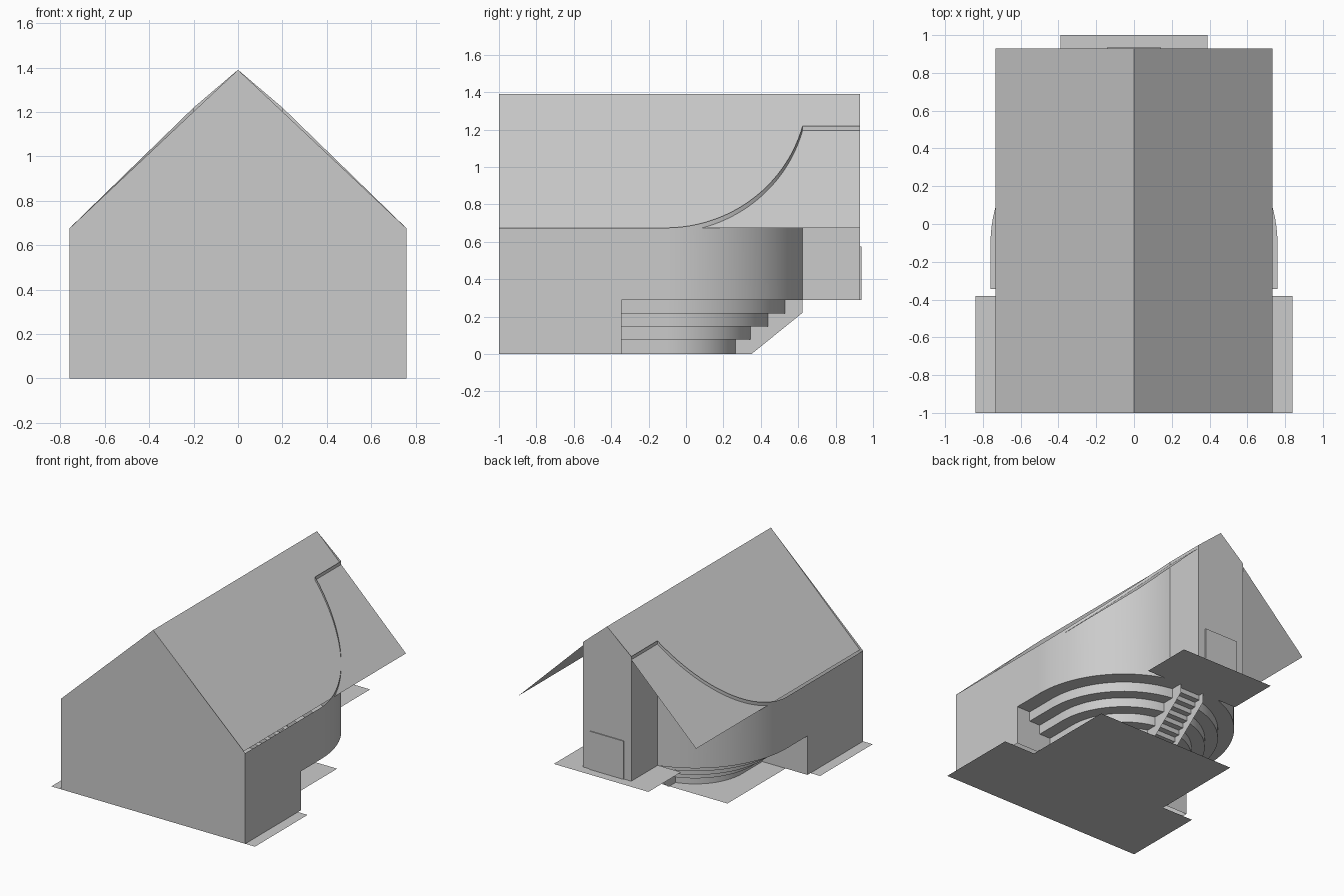
import bpy, bmesh, math

if "Cube" in bpy.data.objects:
    bpy.data.objects.remove(bpy.data.objects["Cube"])

grey = bpy.data.materials.new("light_grey")
grey.diffuse_color = (0.6, 0.6, 0.6, 1)
grey.use_nodes = True
grey.node_tree.nodes["Principled BSDF"].inputs["Base Color"].default_value = grey.diffuse_color

CY = -0.11                             # centre of the round hall
R_WALL = 0.76
RADII = [0.76, 0.648, 0.558, 0.466, 0.388]   # wall, then seat risers inward
LEVELS = [0.29, 0.217, 0.147, 0.078, 0.0]    # seat tread heights, floor last
Y_END = -0.345                         # where the seating stops
STAIR = 0.1                            # half width of the stair


def make(name, polys, smooth=False):
    """Object from a list of polygons, each a list of 3D points."""
    bm = bmesh.new()
    for poly in polys:
        bm.faces.new([bm.verts.new(p) for p in poly])
    bmesh.ops.remove_doubles(bm, verts=bm.verts, dist=1e-5)
    me = bpy.data.meshes.new(name)
    bm.to_mesh(me)
    bm.free()
    me.materials.append(grey)
    ob = bpy.data.objects.new(name, me)
    bpy.context.collection.objects.link(ob)
    if smooth:
        bpy.context.view_layer.objects.active = ob
        ob.select_set(True)
        bpy.ops.object.shade_smooth_by_angle(angle=math.radians(30))
        ob.select_set(False)
    return ob


def strip(a, b):
    """Quads between two equally long lines of points."""
    return [[a[i], a[i + 1], b[i + 1], b[i]] for i in range(len(a) - 1)]


def both(polys):
    """Add the copy mirrored in x."""
    return polys + [[(-x, y, z) for x, y, z in reversed(p)] for p in polys]


def box(name, x0, x1, y0, y1, z0, z1):
    c = [(x0, y0), (x1, y0), (x1, y1), (x0, y1)]
    lo = [(x, y, z0) for x, y in c]
    hi = [(x, y, z1) for x, y in c]
    make(name, strip(lo + lo[:1], hi + hi[:1]) + [lo[::-1], hi])


def arc(r, x_min, n=32):
    """Plan line from the straight side round to x = x_min."""
    a1 = math.acos(x_min / r)
    return [(r, Y_END)] + [(r * math.cos(a1 * i / n), CY + r * math.sin(a1 * i / n))
                           for i in range(n + 1)]


def at(line, z):
    return [(x, y, z) for x, y in line]


def wall_top(x):
    return 1.22 - 0.973 * (x - 0.2)


# Roof: two thin slopes
make("roof", both([[(0, -1, 1.39), (0.734, -1, 0.675), (0.734, 0.93, 0.675), (0, 0.93, 1.39)]]))

# Front gable
make("front_gable", [[(-R_WALL, -1, 0), (R_WALL, -1, 0), (R_WALL, -1, 0.675),
                      (0, -1, 1.39), (-R_WALL, -1, 0.675)]])

# Side walls: straight front part, round part, then the back bay
plan = arc(R_WALL, 0.2, 40)
plan.append((0.2, 0.93))
upper = strip(at(plan, 0.29), [(x, y, wall_top(x)) for x, y in plan])
front = [[(R_WALL, -1, 0), (R_WALL, Y_END, 0), (R_WALL, Y_END, 0.29),
          (R_WALL, Y_END, wall_top(R_WALL)), (R_WALL, -1, wall_top(R_WALL))]]
make("side_walls", both(front + upper), smooth=True)

# Back wall and door
make("back_wall", [[(0.2, 0.93, 0.29), (-0.2, 0.93, 0.29), (-0.2, 0.93, 1.22),
                    (0, 0.93, 1.39), (0.2, 0.93, 1.22)]])
box("back_door", -0.14, 0.14, 0.93, 0.937, 0.29, 0.575)

# Seating tiers: flat treads, upright risers and stepped end walls
treads, risers, ends = [], [], []
for i in range(4):
    outer, inner = arc(RADII[i], STAIR), arc(RADII[i + 1], STAIR)
    treads += strip(at(inner, LEVELS[i]), at(outer, LEVELS[i]))
    risers += strip(at(inner, LEVELS[i + 1]), at(inner, LEVELS[i]))
    a, b = RADII[i + 1], RADII[i]
    ends.append([(a, Y_END, 0), (b, Y_END, 0), (b, Y_END, LEVELS[i]), (a, Y_END, LEVELS[i])])
make("seat_treads", both(treads))
make("seat_risers", both(risers), smooth=True)
make("seat_end_walls", both(ends))

# Stair cheeks, following the tiers above and a ramp below
ys = [CY + math.sqrt(r * r - STAIR * STAIR) for r in RADII[1:]]
side = [(ys[3], 0), (0.35, 0), (0.622, 0.22), (0.622, 0.29)]
for i in range(4):
    side.append((ys[i], LEVELS[i]))
    if i < 3:
        side.append((ys[i], LEVELS[i + 1]))
make("stair_cheeks", both([[(STAIR, y, z) for y, z in side]]))

# Stair steps
steps, n = [(0.275, 0.0)], 8
for i in range(n):
    y, z = steps[-1]
    steps += [(y, z + 0.29 / n), (y + 0.347 / n, z + 0.29 / n)]
make("stair_steps", strip([(-STAIR, y, z) for y, z in steps], [(STAIR, y, z) for y, z in steps]))

# Floor sheets: ground and raised back landing
half = [(0.84, -1), (0.84, -0.38), (0.58, -0.38), (0.58, 0.34)]
make("ground_floor", [at(half + [(-x, y) for x, y in reversed(half)], 0)])
make("back_landing", [at([(-0.39, 0.615), (0.39, 0.615), (0.39, 1), (-0.39, 1)], 0.288)])

# Small sill at the left side
box("side_sill", -0.752, -0.725, -0.78, -0.64, 0, 0.004)
